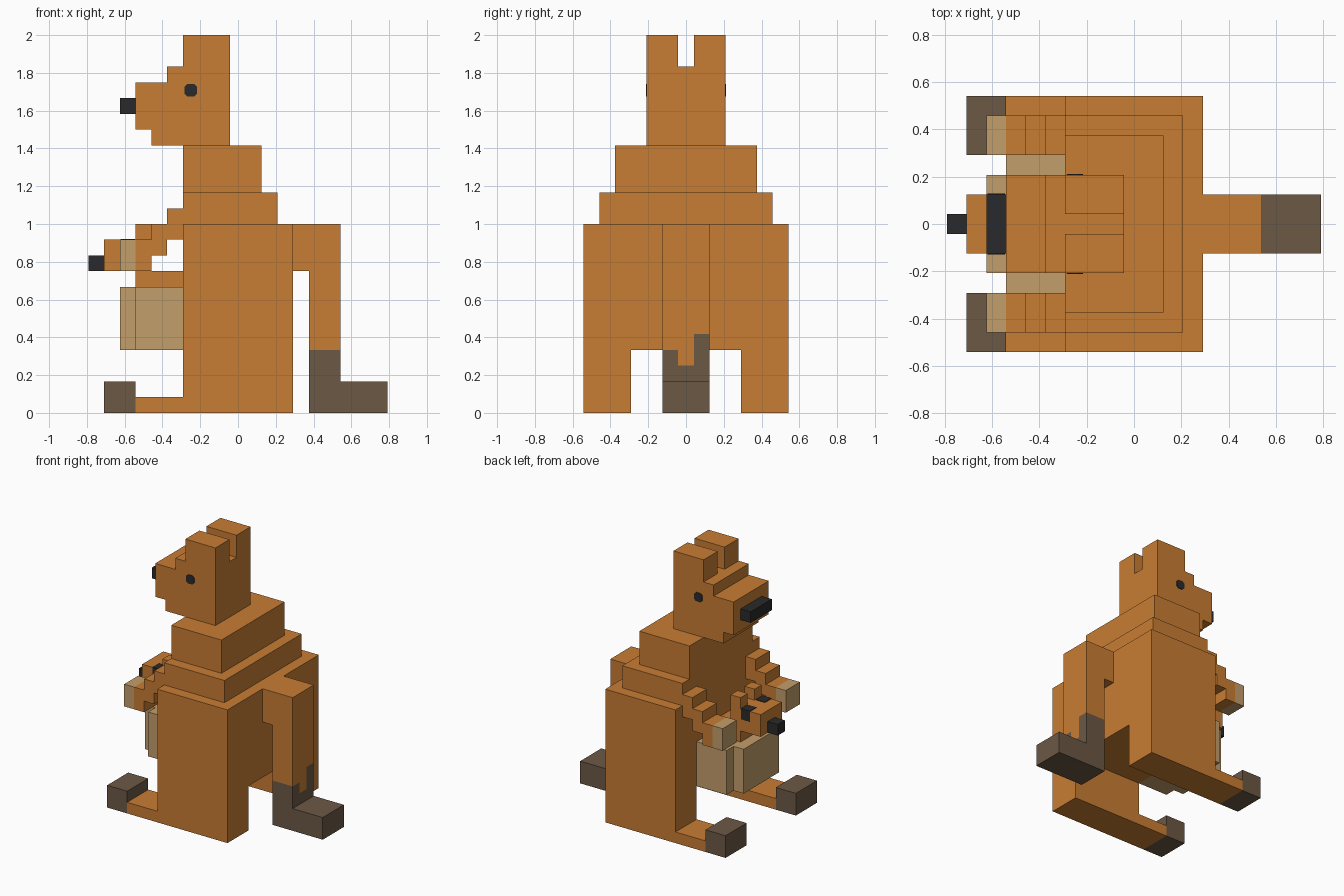
import bpy, bmesh, math

if "Cube" in bpy.data.objects:
    bpy.data.objects.remove(bpy.data.objects["Cube"])

U = 1 / 12  # block size; all coordinates below are in blocks


def material(name, rgb):
    m = bpy.data.materials.new(name)
    m.diffuse_color = (*rgb, 1)
    m.use_nodes = True
    m.node_tree.nodes["Principled BSDF"].inputs["Base Color"].default_value = m.diffuse_color
    return m


ORANGE = material("orange fur", (0.578, 0.205, 0.034))
TAN = material("tan fur", (0.55, 0.342, 0.147))
BROWN = material("dark brown fur", (0.150, 0.098, 0.060))
BLACK = material("black", (0.023, 0.023, 0.025))


def extrude(name, profile, y0, y1, mat):
    """Extrude an (x, z) outline from y0 to y1."""
    bm = bmesh.new()
    face = bm.faces.new([bm.verts.new((x * U, y0 * U, z * U)) for x, z in profile])
    new = bmesh.ops.extrude_face_region(bm, geom=[face])["geom"]
    verts = [v for v in new if isinstance(v, bmesh.types.BMVert)]
    bmesh.ops.translate(bm, verts=verts, vec=(0, (y1 - y0) * U, 0))
    bmesh.ops.recalc_face_normals(bm, faces=bm.faces)
    mesh = bpy.data.meshes.new(name)
    bm.to_mesh(mesh)
    bm.free()
    mesh.materials.append(mat)
    obj = bpy.data.objects.new(name, mesh)
    bpy.context.collection.objects.link(obj)


def box(name, x0, x1, y0, y1, z0, z1, mat):
    extrude(name, [(x0, z0), (x1, z0), (x1, z1), (x0, z1)], y0, y1, mat)


# Body tiers
box("belly", -3.5, 3.5, -3.5, 3.5, 4, 12, ORANGE)
box("chest", -3.5, 2.5, -5.5, 5.5, 12, 14, ORANGE)
box("shoulders", -3.5, 1.5, -4.5, 4.5, 14, 17, ORANGE)

# Head and nose
extrude("head", [(-0.5, 17), (-0.5, 22), (-4.5, 22), (-4.5, 21), (-6.5, 21),
                 (-6.5, 18), (-5.5, 18), (-5.5, 17)], -2.5, 2.5, ORANGE)
box("nose", -7.5, -6.5, -1.5, 1.5, 19, 20, BLACK)

# Pouch with the baby inside
box("pouch_back", -6.5, -3.5, -3.5, 3.5, 4, 8, TAN)
box("pouch_front", -7.5, -6.5, -2.5, 2.5, 4, 8, TAN)
box("baby_body", -6.5, -3.5, -1.5, 1.5, 8, 9, ORANGE)
box("baby_head", -8.5, -5.5, -1.5, 1.5, 9, 11, ORANGE)
box("baby_nose", -9.5, -8.5, -0.5, 0.5, 9, 10, BLACK)

# Outlines of the paired parts
LEG = [(-6.5, 0), (3.5, 0), (3.5, 12), (-3.5, 12), (-3.5, 1), (-6.5, 1)]
ARM = [(-3.5, 13), (-4.5, 13), (-4.5, 12), (-5.5, 12), (-5.5, 11), (-6.5, 11),
       (-6.5, 9), (-5.5, 9), (-5.5, 10), (-4.5, 10), (-4.5, 11), (-3.5, 11)]
EYE = [(-3 + 0.46 * math.cos(math.radians(a)), 20.5 + 0.46 * math.sin(math.radians(a)))
       for a in (30, 60, 120, 150, 210, 240, 300, 330)]

for s, side in ((-1, "right"), (1, "left")):
    extrude("leg_" + side, LEG, s * 3.5, s * 6.5, ORANGE)
    box("toes_" + side, -8.5, -6.5, s * 3.5, s * 6.5, 0, 2, BROWN)
    extrude("arm_" + side, ARM, s * 3.5, s * 5.5, ORANGE)
    box("hand_" + side, -7.5, -6.5, s * 3.5, s * 5.5, 9, 11, TAN)
    box("ear_" + side, -3.5, -0.5, s * 0.5, s * 2.5, 22, 24, ORANGE)
    extrude("eye_" + side, EYE, s * 2.48, s * 2.55, BLACK)
    box("baby_ear_" + side, -6.5, -5.5, s * 0.5, s * 1.5, 11, 12, ORANGE)
    # eye wraps over the top edge of the baby's head
    box("baby_eye_" + side, -7.45, -6.55, s * 0.6, s * 1.55, 10.08, 11.05, BLACK)

# Tail in three strips, so the dark tip has a jagged upper edge
for i, (y0, y1, h) in enumerate(((-1.5, -0.5, 4), (-0.5, 0.5, 3), (0.5, 1.5, 5))):
    extrude(f"tail_{i}", [(3.5, 9), (4.5, 9), (4.5, h), (6.5, h), (6.5, 12), (3.5, 12)],
            y0, y1, ORANGE)
    extrude(f"tail_tip_{i}", [(4.5, 0), (9.5, 0), (9.5, 2), (6.5, 2), (6.5, h), (4.5, h)],
            y0, y1, BROWN)
